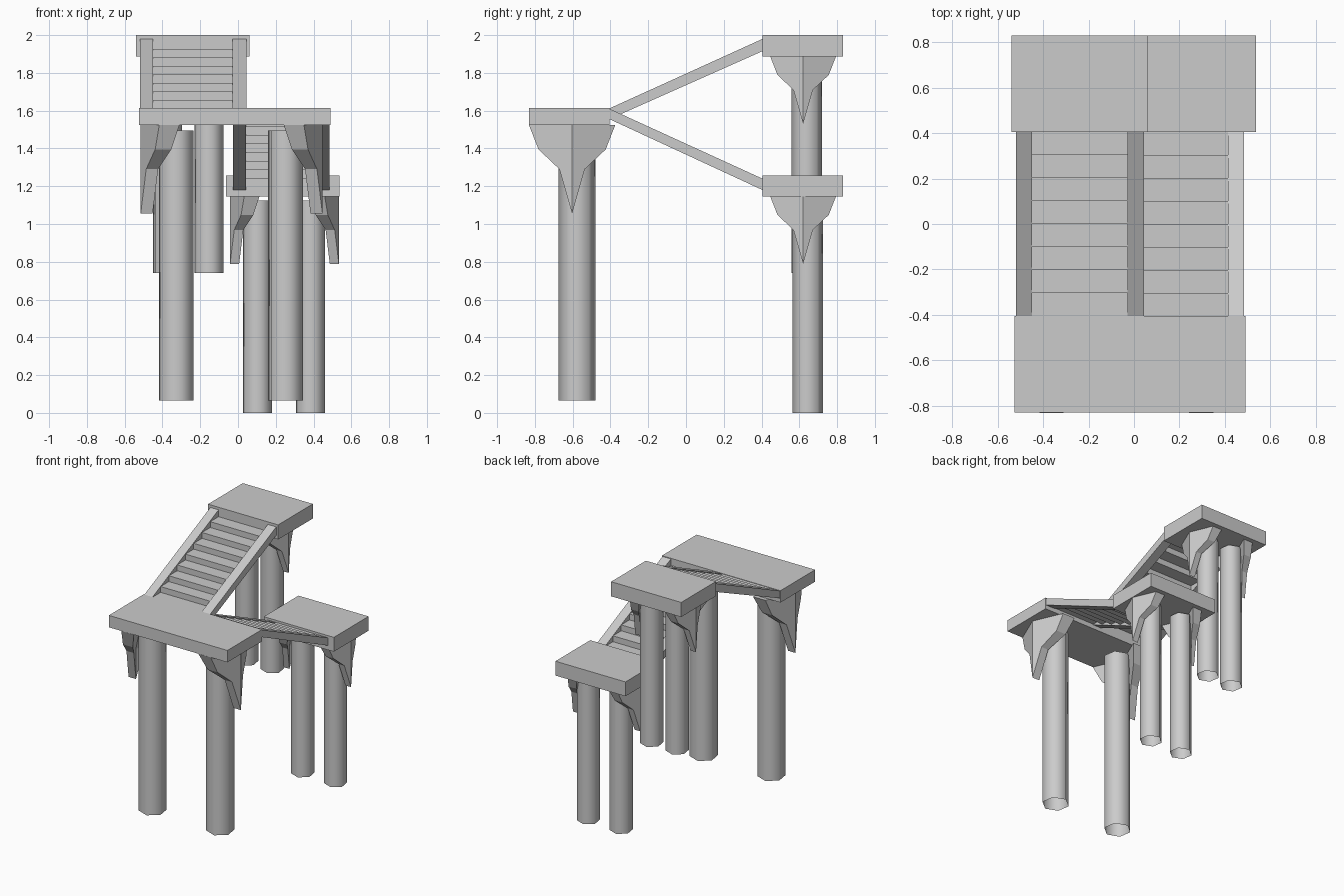
import bpy, bmesh, math

cube = bpy.data.objects.get("Cube")
if cube:
    bpy.data.objects.remove(cube, do_unlink=True)

# One plain stone colour
stone = bpy.data.materials.new("stone_grey")
stone.use_nodes = True
GREY = (0.6, 0.6, 0.6, 1.0)
stone.diffuse_color = GREY
stone.node_tree.nodes["Principled BSDF"].inputs["Base Color"].default_value = GREY


def finish(name, bm, smooth=False, normals=True):
    if normals:
        bmesh.ops.recalc_face_normals(bm, faces=bm.faces)
    for f in bm.faces:
        f.smooth = smooth
    mesh = bpy.data.meshes.new(name)
    bm.to_mesh(mesh)
    bm.free()
    mesh.materials.append(stone)
    obj = bpy.data.objects.new(name, mesh)
    bpy.context.collection.objects.link(obj)
    return obj


def loft(bm, rings, caps=True):
    """Join closed rings of points with quads."""
    rows = [[bm.verts.new(p) for p in ring] for ring in rings]
    n = len(rows[0])
    for a, b in zip(rows, rows[1:]):
        for i in range(n):
            j = (i + 1) % n
            bm.faces.new((a[i], a[j], b[j], b[i]))
    if caps:
        bm.faces.new(rows[0])
        bm.faces.new(rows[-1])


def platform(name, x0, x1, y0, y1, z0, z1):
    bm = bmesh.new()
    loft(bm, [[(x0, y0, z), (x1, y0, z), (x1, y1, z), (x0, y1, z)] for z in (z0, z1)])
    finish(name, bm)


def leg(name, x, y, z0, z1, radius):
    # Open six-sided tube, turned slightly
    bm = bmesh.new()
    angles = [math.radians(60 * k - 21) for k in range(6)]
    loft(bm, [[(x + radius * math.cos(a), y + radius * math.sin(a), z) for a in angles]
              for z in (z0, z1)], caps=False)
    finish(name, bm, smooth=True)


# Bracket levels: half width, drop below the platform, thickness
LEVELS = [(0.228, 0.0, 0.106), (0.178, 0.128, 0.085), (0.067, 0.233, 0.063), (0.0, 0.468, 0.063)]
SWEEP = 0.43


def bracket(name, x, y, z, size, inward):
    # Folded wall: ridge on the outside, two wings swept inward, pointed at the foot
    bm = bmesh.new()
    rings = []
    for half, drop, thick in LEVELS:
        outer = [(SWEEP * half * abs(s), half * s) for s in (-1, 0, 1)]
        inner = [(d + thick, w) for d, w in reversed(outer)]
        rings.append([(x + inward * size * d, y + size * w, z - size * drop)
                      for d, w in outer + inner])
    loft(bm, rings, caps=False)
    bm.faces.new([v for v in bm.verts][:6])
    bmesh.ops.remove_doubles(bm, verts=bm.verts, dist=0.0005)
    finish(name, bm)


def stringer(name, x0, x1, start, end):
    # Sloping side beam, given as (y, low z, high z) at both ends
    bm = bmesh.new()
    loft(bm, [[(x0, y, lo), (x1, y, lo), (x1, y, hi), (x0, y, hi)]
              for y, lo, hi in (start, end)])
    finish(name, bm)


def steps(name, x0, x1, z, rise):
    # Folded sheet of eight treads and the risers between them
    bm = bmesh.new()
    run = 0.81 / 8
    path = []
    for k in range(8):
        y = -0.405 + run * k
        path += [(y, z + rise * k), (y + run, z + rise * k)]
    rows = [(bm.verts.new((x0, y, h)), bm.verts.new((x1, y, h))) for y, h in path]
    for a, b in zip(rows, rows[1:]):
        bm.faces.new((a[0], a[1], b[1], b[0]))
    finish(name, bm, normals=False)


def landing(name, xs, ys, zs, leg_xs, leg_y, leg_zs, radius, ridge_xs, ridge_y, size):
    platform(name + "_platform", *xs, *ys, *zs)
    for side, lx, rx, inward in zip(("right", "left"), leg_xs, ridge_xs, (1, -1)):
        leg(f"{name}_{side}_leg", lx, leg_y, *leg_zs, radius)
        bracket(f"{name}_{side}_bracket", rx, ridge_y, zs[0], size, inward)


# Landings with their legs and brackets
landing("front", (-0.525, 0.49), (-0.83, -0.405), (1.523, 1.615),
        (-0.327, 0.252), -0.577, (0.065, 1.495), 0.0985, (-0.515, 0.447), -0.603, 1.0)
landing("upper", (-0.54, 0.06), (0.405, 0.83), (1.887, 2.0),
        (-0.373, -0.154), 0.64, (0.74, 1.865), 0.082, (-0.52, 0.0), 0.62, 0.763)
landing("lower", (-0.063, 0.537), (0.405, 0.83), (1.146, 1.257),
        (0.103, 0.384), 0.645, (0.0, 1.125), 0.082, (-0.042, 0.534), 0.62, 0.763)

# Flight going up
for side, x0, x1 in (("right", -0.52, -0.45), ("left", -0.028, 0.044)):
    stringer(f"upper_{side}_stringer", x0, x1, (-0.405, 1.555, 1.612), (0.405, 1.915, 1.98))
steps("upper_steps", -0.45, -0.028, 1.612, 0.045)

# Flight going down
for side, x0, x1 in (("right", -0.026, 0.042), ("left", 0.413, 0.485)):
    stringer(f"lower_{side}_stringer", x0, x1, (-0.405, 1.555, 1.61), (0.405, 1.18, 1.24))
steps("lower_steps", 0.042, 0.413, 1.56, -0.0457)
